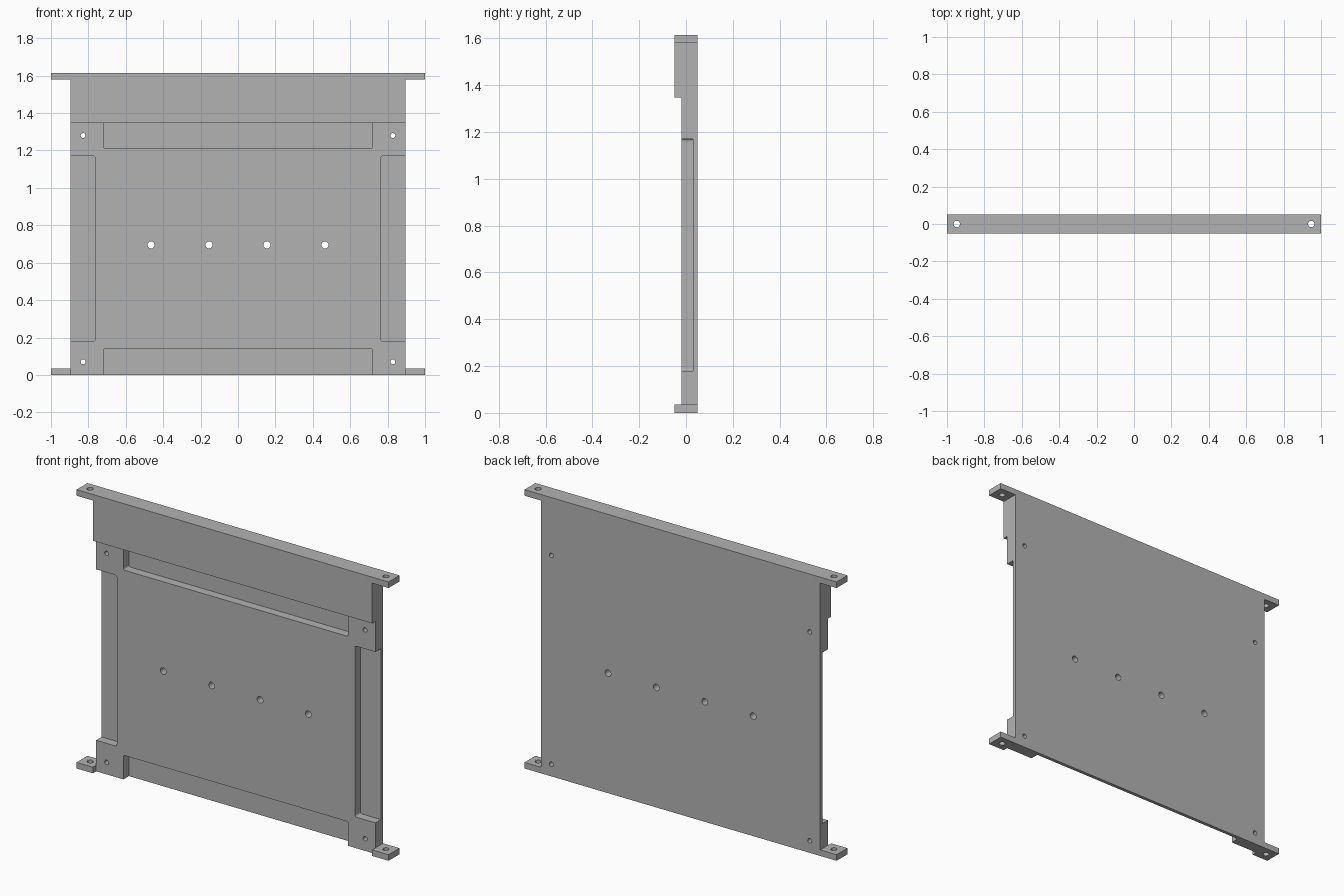
import bpy
import bmesh
from mathutils import Matrix, Vector

if "Cube" in bpy.data.objects:
    bpy.data.objects.remove(bpy.data.objects["Cube"], do_unlink=True)

HALF, EAR = 0.895, 1.0           # half widths of the panel and of the ears
FRONT, FACE, FLOOR, BACK = -0.05, -0.02, 0.03, 0.05
LEDGE, TOP, THICK = 1.347, 1.615, 0.035

grey = bpy.data.materials.new("plain grey")
grey.use_nodes = True
colour = (0.45, 0.45, 0.45, 1)
grey.diffuse_color = colour
grey.node_tree.nodes["Principled BSDF"].inputs["Base Color"].default_value = colour


def finish(name, bm):
    bmesh.ops.recalc_face_normals(bm, faces=bm.faces)
    mesh = bpy.data.meshes.new(name)
    bm.to_mesh(mesh)
    bm.free()
    mesh.materials.append(grey)
    obj = bpy.data.objects.new(name, mesh)
    bpy.context.scene.collection.objects.link(obj)
    return obj


def extrude_profile(name, points, y0, y1, rounding=0):
    """Extrude an (x, z) outline along y, optionally rounding its corners."""
    bm = bmesh.new()
    face = bm.faces.new([bm.verts.new((x, y0, z)) for x, z in points])
    moved = bmesh.ops.extrude_face_region(bm, geom=[face])["geom"]
    bmesh.ops.translate(bm, vec=(0, y1 - y0, 0),
                        verts=[v for v in moved if isinstance(v, bmesh.types.BMVert)])
    if rounding:
        corners = [e for e in bm.edges
                   if abs(e.verts[0].co.y - e.verts[1].co.y) > 0.01]
        bmesh.ops.bevel(bm, geom=corners, offset=rounding, segments=3,
                        profile=0.5, affect='EDGES')
    return finish(name, bm)


def box(name, x0, x1, y0, y1, z0, z1, rounding=0):
    return extrude_profile(name, [(x0, z0), (x1, z0), (x1, z1), (x0, z1)],
                           y0, y1, rounding)


def drill(centre, radius, axis):
    """Cylinder cutter along the given axis."""
    turn = Vector((0, 0, 1)).rotation_difference(Vector(axis)).to_matrix().to_4x4()
    bm = bmesh.new()
    bmesh.ops.create_cone(bm, cap_ends=True, segments=24, radius1=radius,
                          radius2=radius, depth=0.4,
                          matrix=Matrix.Translation(centre) @ turn)
    return finish("drill", bm)


def cut(obj, cutters):
    """Subtract the cutters, bake the result and remove them."""
    for c in cutters:
        mod = obj.modifiers.new("cut", 'BOOLEAN')
        mod.operation, mod.solver, mod.object = 'DIFFERENCE', 'EXACT', c
    bpy.context.view_layer.update()
    graph = bpy.context.evaluated_depsgraph_get()
    baked = bpy.data.meshes.new_from_object(obj.evaluated_get(graph))
    obj.modifiers.clear()
    obj.data = baked
    for c in cutters:
        bpy.data.objects.remove(c, do_unlink=True)


# Main panel with edge pockets and through holes
panel = box("main_panel", -HALF, HALF, FACE, BACK, 0, LEDGE)
cutters = [
    box("lower_pocket", -0.72, 0.72, -0.2, FLOOR, -0.1, 0.14, 0.01),
    box("upper_pocket", -0.72, 0.72, -0.2, FLOOR, 1.213, 1.45, 0.01),
]
for s in (-1, 1):
    x0, x1 = sorted((s * 0.763, s * 1.1))
    cutters.append(box("side_pocket", x0, x1, -0.2, FLOOR, 0.18, 1.17, 0.01))
    for z in (0.07, 1.28):
        cutters.append(drill((s * 0.828, 0, z), 0.013, (0, 1, 0)))
    for x in (0.155, 0.465):
        cutters.append(drill((s * x, 0, 0.695), 0.019, (0, 1, 0)))
cut(panel, cutters)

# Thick top rail with its overhanging ears
low = TOP - THICK
rail = extrude_profile("top_rail", [
    (-HALF, LEDGE), (HALF, LEDGE), (HALF, low), (EAR, low),
    (EAR, TOP), (-EAR, TOP), (-EAR, low), (-HALF, low)], FRONT, BACK)
cut(rail, [drill((s * 0.948, 0, TOP), 0.017, (0, 0, 1)) for s in (-1, 1)])

# Bottom mounting ears
for side, s in (("right", -1), ("left", 1)):
    x0, x1 = sorted((s * HALF, s * EAR))
    ear = box(side + "_bottom_ear", x0, x1, FRONT, BACK, 0, THICK)
    cut(ear, [drill((s * 0.948, 0, 0), 0.017, (0, 0, 1))])
